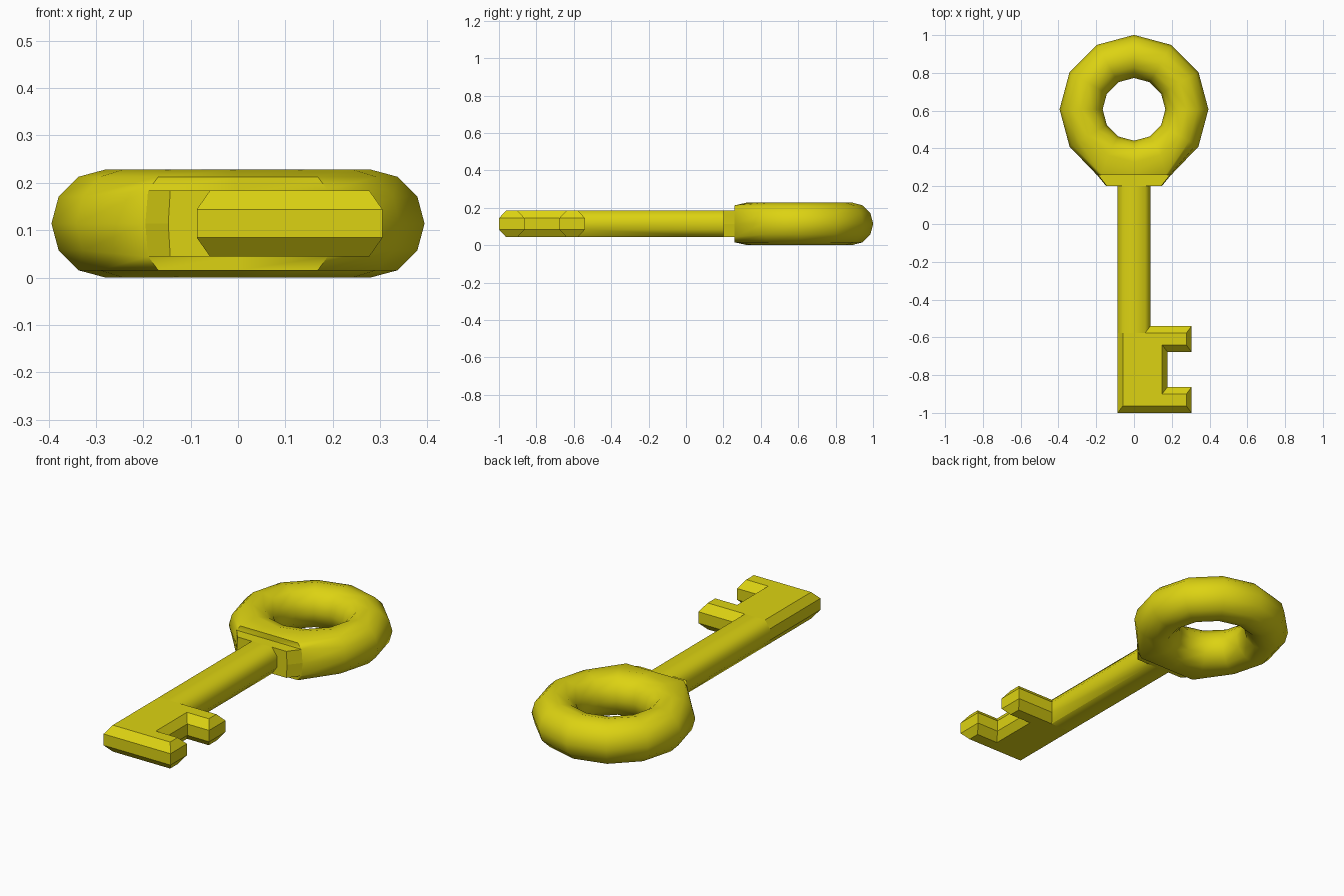
import bpy, bmesh
from math import cos, sin, pi

if "Cube" in bpy.data.objects:
    bpy.data.objects.remove(bpy.data.objects["Cube"])

ZC = 0.114
gold = bpy.data.materials.new("yellow")
gold.diffuse_color = (0.72, 0.65, 0.006, 1)
gold.use_nodes = True
gold.node_tree.nodes["Principled BSDF"].inputs["Base Color"].default_value = gold.diffuse_color


def finish(bm, name):
    bmesh.ops.recalc_face_normals(bm, faces=bm.faces)
    me = bpy.data.meshes.new(name)
    bm.to_mesh(me)
    bm.free()
    me.materials.append(gold)
    ob = bpy.data.objects.new(name, me)
    bpy.context.collection.objects.link(ob)
    return ob


def loft(bm, loops, cap_first=True, cap_last=True):
    """Bridge equal-length point loops, optionally capping the ends."""
    rows = [[bm.verts.new(p) for p in loop] for loop in loops]
    n = len(rows[0])
    for a, b in zip(rows, rows[1:]):
        for i in range(n):
            j = (i + 1) % n
            bm.faces.new((a[i], a[j], b[j], b[i]))
    if cap_first:
        bm.faces.new(rows[0])
    if cap_last:
        bm.faces.new(rows[-1])


# Ring handle: 12 x 12 torus, flattened into a pad where the neck joins
N, MAJOR, MINOR, CY, PAD_Y = 12, 0.28, 0.114, 0.607, 0.26
bm = bmesh.new()
grid = []
for i in range(N):
    a = 2 * pi * i / N
    row = []
    for j in range(N):
        b = 2 * pi * j / N
        r = MAJOR + MINOR * cos(b)
        x, y, z = r * cos(a), CY + r * sin(a), ZC + MINOR * sin(b)
        if i in (8, 9, 10) and j in (0, 1, 2, 10, 11):
            y = PAD_Y
            if j in (1, 11):
                z = ZC + (0.07 if j == 1 else -0.07)
        row.append(bm.verts.new((x, y, z)))
    grid.append(row)
for i in range(N):
    for j in range(N):
        k, l = (i + 1) % N, (j + 1) % N
        f = bm.faces.new((grid[i][j], grid[k][j], grid[k][l], grid[i][l]))
        f.smooth = not (i in (8, 9) and j in (0, 1, 10, 11))
ring = finish(bm, "ring_handle")
bpy.context.view_layer.objects.active = ring
ring.select_set(True)
bpy.ops.object.shade_smooth_by_angle(angle=pi * 0.28)

# Neck: tapered collar between ring and shaft
section = [(-1, -0.07), (1, -0.07), (1.03, 0), (1, 0.07), (-1, 0.07), (-1.03, 0)]
bm = bmesh.new()
loft(bm, [[(x * w, y, ZC + z) for x, z in section]
          for w, y in ((0.19, PAD_Y), (0.143, 0.2))], cap_first=False)
finish(bm, "neck")

# Shaft and bit: one bevelled outline; each point is x, y and its inset direction
outline = [
    (-0.087, 0.20, 1, 0), (-0.087, -1.0, 1, 1), (0.305, -1.0, -1, 1),
    (0.305, -0.863, -1, -1), (0.177, -0.863, -1, -1), (0.177, -0.677, -1, 1),
    (0.305, -0.677, -1, 1), (0.305, -0.54, -1, -1), (0.087, -0.54, -1, -1),
    (0.087, 0.20, -1, 0),
]
DX, DY = 0.028, 0.037
loops = [[(x + sx * DX * t, y + sy * DY * t, ZC + z) for x, y, sx, sy in outline]
         for z, t in ((-0.07, 1), (-0.03, 0), (0.03, 0), (0.07, 1))]
bm = bmesh.new()
loft(bm, loops)
# separate the rounded shaft from the flat-faced bit
bmesh.ops.bisect_plane(bm, geom=bm.verts[:] + bm.edges[:] + bm.faces[:],
                       plane_co=(0, -0.577, 0), plane_no=(0, 1, 0))
for f in bm.faces:
    f.smooth = f.calc_center_median().y > -0.5
bmesh.ops.delete(bm, geom=[f for f in bm.faces
                           if all(v.co.y > 0.19 for v in f.verts)], context='FACES')
finish(bm, "shaft_and_bit")
